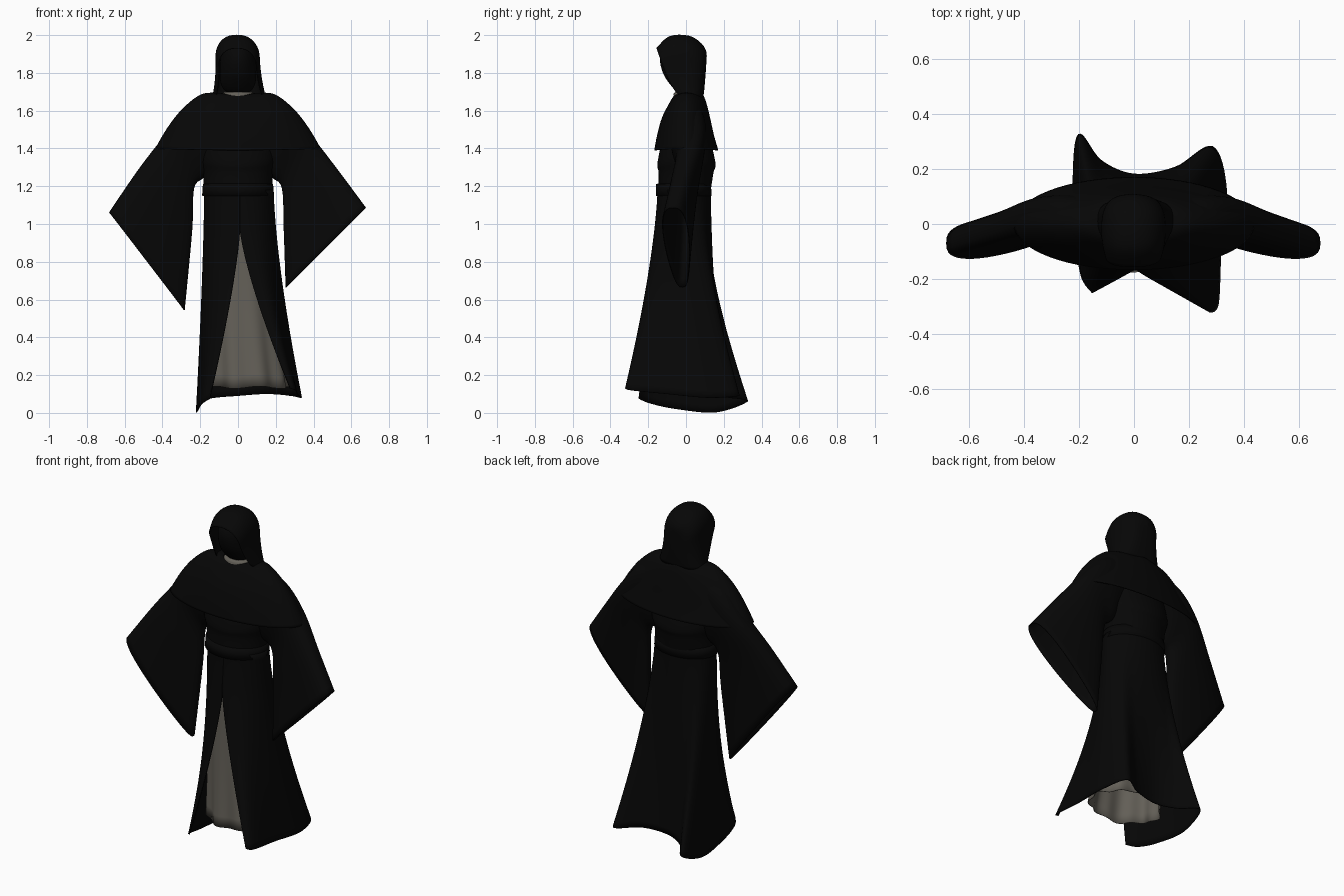
import bpy, bmesh, math

if "Cube" in bpy.data.objects:
    bpy.data.objects.remove(bpy.data.objects["Cube"])


def material(name, rgb):
    m = bpy.data.materials.new(name)
    m.diffuse_color = (*rgb, 1)
    m.use_nodes = True
    m.node_tree.nodes["Principled BSDF"].inputs["Base Color"].default_value = m.diffuse_color
    return m


BLACK = material("black cloth", (0.002, 0.002, 0.002))
GREY = material("grey lining", (0.125, 0.115, 0.096))


def spline(keys, steps):
    """Smooth interpolation through a list of equal-length number tuples."""
    out, n = [], len(keys)
    for i in range(n - 1):
        a, b, c, d = (keys[max(0, min(n - 1, i + k))] for k in (-1, 0, 1, 2))
        for s in range(steps):
            t = s / steps
            out.append(tuple(
                q + 0.5 * t * (r - p + t * (2*p - 5*q + 4*r - w + t * (3*(q - r) + w - p)))
                for p, q, r, w in zip(a, b, c, d)))
    return out + [tuple(keys[-1])]


def loft(name, rings, mat, closed=True, thick=0.006):
    bm = bmesh.new()
    rows = [[bm.verts.new(p) for p in ring] for ring in rings]
    n = len(rows[0])
    for a, b in zip(rows, rows[1:]):
        for j in range(n if closed else n - 1):
            k = (j + 1) % n
            bm.faces.new((a[j], a[k], b[k], b[j]))
    bmesh.ops.remove_doubles(bm, verts=bm.verts, dist=0.0005)
    bmesh.ops.recalc_face_normals(bm, faces=bm.faces)
    for f in bm.faces:
        f.smooth = True
    me = bpy.data.meshes.new(name)
    bm.to_mesh(me)
    bm.free()
    me.materials.append(mat)
    ob = bpy.data.objects.new(name, me)
    bpy.context.collection.objects.link(ob)
    if thick:
        mod = ob.modifiers.new("cloth thickness", 'SOLIDIFY')
        mod.thickness = thick
        mod.offset = 0
    return ob


def oval(rx, yf, yb, zside, zmid, n=64):
    """Ring with separate front/back depth and side/middle height."""
    pts = []
    for i in range(n):
        a = math.tau * i / n
        c, s = math.cos(a), math.sin(a)
        pts.append((rx * c, s * (yb if s > 0 else -yf), zmid + (zside - zmid) * c * c))
    return pts


# Shoulder cape
cape = [(0.085, -0.06, 0.09, 1.69, 1.68), (0.19, -0.085, 0.105, 1.685, 1.64),
        (0.29, -0.125, 0.125, 1.61, 1.56), (0.37, -0.15, 0.145, 1.51, 1.47),
        (0.435, -0.165, 0.168, 1.40, 1.39)]
loft("shoulder_cape", [oval(*k) for k in spline(cape, 5)], BLACK)

# Torso under the cape
torso = [(0.17, -0.11, 0.11, 1.52, 1.52), (0.2, -0.15, 0.155, 1.36, 1.33),
         (0.185, -0.145, 0.145, 1.27, 1.27), (0.178, -0.145, 0.125, 1.14, 1.14)]
loft("torso", [oval(*k) for k in spline(torso, 4)], BLACK, thick=0)

# Belt
belt = [(0.175, -0.14, 0.12, 1.215, 1.215), (0.186, -0.158, 0.132, 1.212, 1.212),
        (0.19, -0.16, 0.136, 1.15, 1.15), (0.178, -0.145, 0.125, 1.147, 1.147)]
loft("belt", [oval(*k) for k in belt], BLACK, thick=0)

# Grey collar at the neck
collar = [(0.1, -0.06, 0.08, 1.64, 1.64), (0.082, -0.066, 0.08, 1.69, 1.69),
          (0.072, -0.055, 0.07, 1.70, 1.70), (0.0, -0.0, 0.0, 1.69, 1.69)]
loft("collar", [oval(*k) for k in collar], GREY, thick=0)

# Dark veiled face filling the hood
face = [(0.0, 0.0, 0.0, 1.97, 1.97), (0.07, -0.105, 0.04, 1.945, 1.945),
        (0.092, -0.138, 0.06, 1.88, 1.88), (0.096, -0.122, 0.06, 1.80, 1.80),
        (0.09, -0.085, 0.05, 1.74, 1.74), (0.06, -0.04, 0.03, 1.70, 1.695),
        (0.0, 0.0, 0.0, 1.70, 1.70)]
loft("veiled_face", [oval(*k) for k in spline(face, 4)], BLACK, thick=0)

# Hood: hoops running from the slanted face opening to the closed back
# (y top, y bottom, half width, z top, z bottom)
hood = [(-0.155, -0.03, 0.098, 1.93, 1.68), (-0.10, -0.01, 0.110, 1.985, 1.67),
        (-0.04, 0.02, 0.115, 2.0, 1.67), (0.03, 0.05, 0.110, 1.99, 1.67),
        (0.08, 0.072, 0.09, 1.955, 1.67), (0.103, 0.085, 0.055, 1.92, 1.67),
        (0.108, 0.088, 0.0, 1.89, 1.67)]
hoops = []
for yt, yb, w, zt, zb in spline(hood, 4):
    hoop = []
    for i in range(41):
        u = i / 20 - 1                          # -1 left hem, 0 crown, 1 right hem
        s = abs(u)
        if s < 0.5:                             # rounded crown
            a = s * math.pi
            x, h = math.sin(a) ** 0.85, 0.65 + 0.35 * math.cos(a)
        else:                                   # hanging sides, flaring at the hem
            v = (s - 0.5) * 2
            x, h = 1 + 0.22 * v * v, 0.65 * (1 - v)
        hoop.append((math.copysign(x * w, u) + 0.012 * (1 - h) - 0.006,
                     yb + (yt - yb) * h ** 0.65, zb + (zt - zb) * h))
    hoops.append(hoop)
loft("hood", hoops, BLACK, closed=False, thick=0.004)


# Wide hanging sleeves: rings given by top point, bottom point, y centres and thickness
def sleeve(name, side, tip_top, tip_bottom):
    keys = [(0.12, 1.66, 0.12, 1.32, 0.0, 0.0, 0.11),
            (0.27, 1.60, 0.18, 1.25, 0.01, 0.01, 0.115),
            (0.395, 1.455, 0.235, 1.19, 0.025, 0.01, 0.088),
            (0.53, 1.28, 0.245, 0.97, -0.02, 0.0, 0.08),
            (*tip_top, *tip_bottom, -0.07, -0.02, 0.082)]
    rings = []
    for tx, tz, bx, bz, ty, by, th in spline(keys, 5):
        ring = []
        for i in range(48):
            a = math.tau * i / 48
            h = 0.5 + 0.5 * math.cos(a)         # 1 at the upper edge, 0 at the lower
            s = math.copysign(abs(math.sin(a)) ** 0.7, math.sin(a))
            ring.append((side * (bx + (tx - bx) * h),
                         by + (ty - by) * h + th * s * (0.55 + 0.45 * h),
                         bz + (tz - bz) * h))
        rings.append(ring)
    loft(name, rings, BLACK)


sleeve("left_sleeve", -1, (0.68, 1.06), (0.285, 0.545))
sleeve("right_sleeve", 1, (0.675, 1.085), (0.255, 0.665))

# Outer skirt: open at the front, from the waist oval to a pointed, uneven hem
hem = [(-0.15, -0.25, 0.075), (-0.19, -0.19, 0.05), (-0.21, -0.05, 0.02),
       (-0.22, 0.16, 0.003), (-0.2, 0.325, 0.06), (-0.12, 0.23, 0.08),
       (0.0, 0.18, 0.09), (0.15, 0.205, 0.1), (0.285, 0.28, 0.09),
       (0.335, 0.12, 0.08), (0.315, -0.1, 0.1), (0.305, -0.29, 0.12),
       (0.275, -0.32, 0.13)]
hem = spline(hem, 8)
rows = []
for r in range(31):
    f = r / 30
    g = f ** 1.45
    slit = max(0, (f - 0.2) / 0.8) ** 1.3       # the front stays closed above the slit
    row = []
    for i, (hx, hy, hz) in enumerate(hem):
        a = math.tau * i / (len(hem) - 1)
        wx = -0.181 * math.sin(a) + 0.01 * math.cos(a / 2) ** 2
        wy = -math.cos(a) * (0.148 if math.cos(a) > 0 else 0.128)
        e = abs(math.cos(a / 2)) ** 10
        gx = g + (slit - g) * e
        row.append((wx + (hx - wx) * gx, wy + (hy - wy) * g, 1.18 + (hz - 1.18) * f))
    rows.append(row)
loft("outer_skirt", rows, BLACK, closed=False)

# Grey underskirt with soft folds
rows = []
for r in range(17):
    f = r / 16
    g = f ** 1.5
    row = []
    for i in range(96):
        a = math.tau * i / 96
        k = 1 + 0.05 * g * math.sin(9 * a)
        row.append((0.05 * g + (0.16 + 0.055 * g) * k * math.cos(a),
                    -0.01 - 0.005 * g + (0.115 + 0.045 * g) * k * math.sin(a),
                    1.12 - 0.985 * f + 0.006 * g * math.cos(5 * a)))
    rows.append(row)
loft("underskirt", rows, GREY, thick=0.004)
